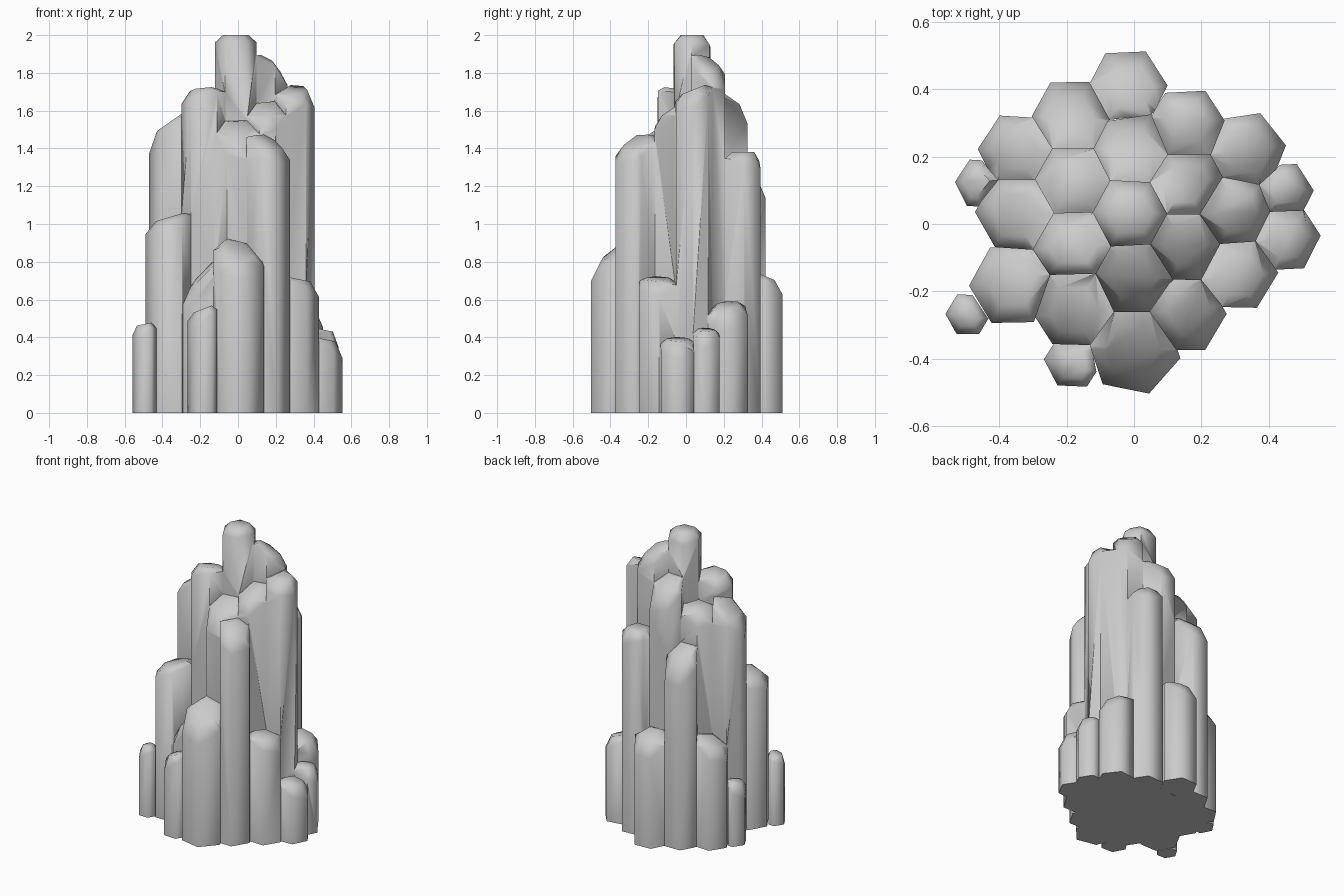
import bpy, bmesh, math, random
from mathutils import Vector

if "Cube" in bpy.data.objects:
    bpy.data.objects.remove(bpy.data.objects["Cube"])

random.seed(4)
# Columns: centre x, centre y, radius, height, cap slope in x, cap slope in y
COLUMNS = [
    (-.01, .03, .125, 2.00, 0, 0), (.155, .12, .125, 1.85, -.5, -.5),
    (.293, .035, .125, 1.71, 0, .4), (-.18, -.06, .125, 1.71, .1, -.2),
    (-.345, .035, .125, 1.54, .7, 0), (0, .22, .125, 1.68, 0, -.7),
    (-.185, .125, .125, 1.55, .1, -.2), (.155, -.06, .125, 1.61, .1, .6),
    (0, -.16, .130, 1.50, 0, .7), (.15, -.265, .123, 1.43, -.5, .4),
    (.155, .285, .122, 1.38, 0, 0), (-.185, .315, .120, 1.28, 0, -.8),
    (-.36, -.18, .127, 1.04, .3, 0), (0, -.37, .138, .86, -.2, .7),
    (-.175, -.245, .132, .74, 1, .2), (.305, -.14, .122, .71, -.2, 0),
    (-.02, .405, .118, .73, 0, -.4), (-.345, .215, .117, .70, .4, 0),
    (.33, .215, .120, .57, -.3, .1), (-.18, -.405, .086, .55, .4, 0),
    (-.492, -.268, .066, .47, .2, 0), (.445, -.04, .107, .39, -.2, 0),
    (.44, .095, .092, .44, -.2, 0), (-.452, .12, .078, .42, .3, 0),
]
TURNS = {13: -.2, 18: .15}


def clip(poly, point, normal):
    """Keep the part of a convex polygon behind a line."""
    out = []
    for a, b in zip(poly, poly[1:] + poly[:1]):
        da, db = (a - point).dot(normal), (b - point).dot(normal)
        if da <= 0:
            out.append(a)
        if da * db < 0:
            out.append(a.lerp(b, da / (da - db)))
    return out


def cell(i):
    """Hexagon cut back where it meets its neighbours."""
    x, y, r = COLUMNS[i][:3]
    c = Vector((x, y))
    turn = TURNS.get(i, random.uniform(-.06, .06))
    poly = [c + r * Vector((math.cos(turn + k * math.pi / 3),
                            math.sin(turn + k * math.pi / 3))) for k in range(6)]
    for j, other in enumerate(COLUMNS):
        if j == i:
            continue
        d = Vector(other[:2]) - c
        reach = (d.length_squared + r * r - other[2] ** 2) / (2 * d.length)
        n = d.normalized()
        poly = clip(poly, c + n * reach, n)
    # merge tiny edges
    return [p for p, q in zip(poly, poly[1:] + poly[:1]) if (p - q).length > .012]


def column(i):
    """Straight prism with a sloping cap, worn mostly on its outward side."""
    h, sx, sy = COLUMNS[i][3:]
    poly = cell(i)
    c = sum(poly, Vector((0, 0))) / len(poly)
    out = c.normalized() if i else Vector((0, 0))
    bm = bmesh.new()

    def ring(scale, drop):
        vs = []
        for p in poly:
            d = (p - c) * scale
            wear = .45 + .65 * max(0, d.normalized().dot(out)) if i else .8
            z = 0 if drop is None else (h + sx * d.x + sy * d.y
                                        - drop * wear * random.uniform(.7, 1.3))
            vs.append(bm.verts.new((c.x + d.x, c.y + d.y, z)))
        return vs

    rings = [ring(1.016, None), ring(1.016, .065), ring(.62, 0)]
    n = len(poly)
    for lo, hi in zip(rings, rings[1:]):
        for k in range(n):
            bm.faces.new((lo[k], lo[(k + 1) % n], hi[(k + 1) % n], hi[k]))
    bm.faces.new(rings[-1])
    bm.faces.new(rings[0][::-1])
    bm.normal_update()
    bmesh.ops.triangulate(bm, faces=[f for f in bm.faces if f.normal.z > .01])
    mesh = bpy.data.meshes.new("column")
    bm.to_mesh(mesh)
    bm.free()
    return bpy.data.objects.new("column", mesh)


# Weld all columns into one rock
parts = [column(i) for i in range(len(COLUMNS))]
rock = parts[0]
rock.name = "basalt_columns"
bpy.context.scene.collection.objects.link(rock)
helpers = bpy.data.collections.new("column_helpers")
bpy.context.scene.collection.children.link(helpers)
for p in parts[1:]:
    helpers.objects.link(p)
    p.hide_render = True
mod = rock.modifiers.new("weld", 'BOOLEAN')
mod.operation = 'UNION'
mod.operand_type = 'COLLECTION'
mod.collection = helpers
mod.solver = 'EXACT'
bpy.context.view_layer.objects.active = rock
rock.select_set(True)
bpy.ops.object.modifier_apply(modifier=mod.name)
for p in parts[1:]:
    bpy.data.objects.remove(p)
bpy.data.collections.remove(helpers)

# Soft shading over the worn column edges
bpy.ops.object.shade_smooth_by_angle(angle=math.radians(66))
